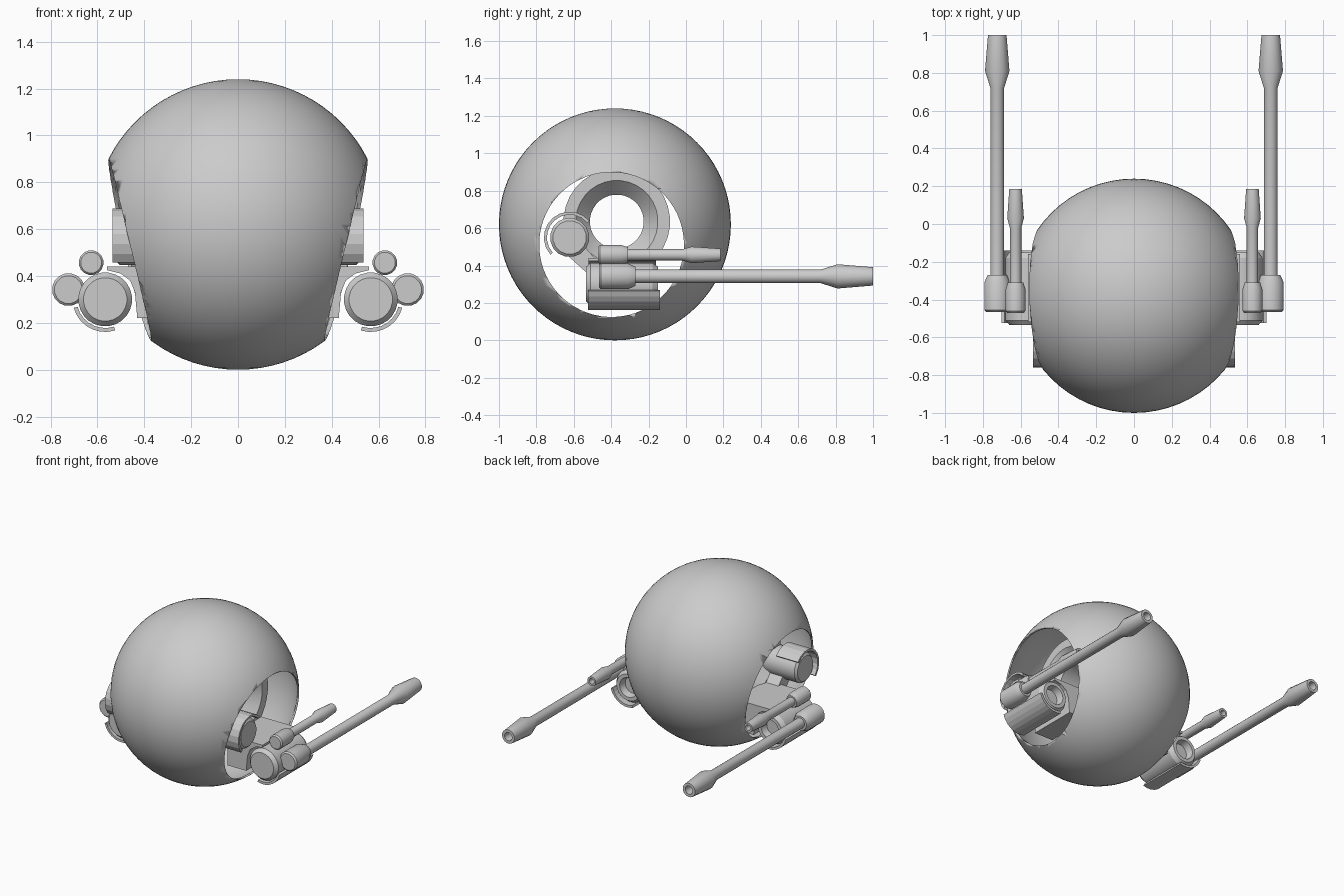
import bpy, bmesh
from math import sin, cos, pi, radians

if "Cube" in bpy.data.objects:
    bpy.data.objects.remove(bpy.data.objects["Cube"])


def finish(name, bm, mirror=True):
    bmesh.ops.recalc_face_normals(bm, faces=bm.faces)
    me = bpy.data.meshes.new(name)
    bm.to_mesh(me)
    bm.free()
    ob = bpy.data.objects.new(name, me)
    bpy.context.collection.objects.link(ob)
    if mirror:
        ob.modifiers.new("Mirror", 'MIRROR')
    return ob


def smooth(ob, deg=30):
    bpy.ops.object.select_all(action='DESELECT')
    ob.select_set(True)
    bpy.context.view_layer.objects.active = ob
    bpy.ops.object.shade_smooth_by_angle(angle=radians(deg))


def place(axis, t, u, v):
    """axis 'x': t along x, (u, v) = (y, z); axis 'y': t along y, (u, v) = (x, z)"""
    return (t, u, v) if axis == 'x' else (u, t, v)


def lathe(name, axis, centre, profile, n=16, closed=False, mirror=True):
    """Turn (distance along axis, radius) pairs round an axis."""
    bm = bmesh.new()
    cu, cv = centre
    rings = [[bm.verts.new(place(axis, t, cu + r * cos(2 * pi * (i + .5) / n),
                                 cv + r * sin(2 * pi * (i + .5) / n)))
              for i in range(n)] for t, r in profile]
    pairs = list(zip(rings, rings[1:]))
    if closed:
        pairs.append((rings[-1], rings[0]))
    for a, b in pairs:
        for i in range(n):
            j = (i + 1) % n
            bm.faces.new((a[i], a[j], b[j], b[i]))
    if not closed:
        bm.faces.new(rings[0])
        bm.faces.new(rings[-1])
    ob = finish(name, bm, mirror)
    smooth(ob)
    return ob


def prism(name, axis, pts, t0, t1):
    """Extrude an outline along an axis."""
    bm = bmesh.new()
    a, b = [[bm.verts.new(place(axis, t, u, v)) for u, v in pts] for t in (t0, t1)]
    bm.faces.new(a)
    bm.faces.new(b)
    for i in range(len(pts)):
        j = (i + 1) % len(pts)
        bm.faces.new((a[i], a[j], b[j], b[i]))
    return finish(name, bm)


def arc(centre, r0, r1, a0, a1, n=8):
    """Outline of a curved plate."""
    ang = [radians(a0 + (a1 - a0) * i / n) for i in range(n + 1)]
    seq = [(r1, a) for a in ang] + [(r0, a) for a in reversed(ang)]
    return [(centre[0] + r * cos(a), centre[1] + r * sin(a)) for r, a in seq]


# hollow round body with a circular opening through both sides
bm = bmesh.new()
bmesh.ops.create_uvsphere(bm, u_segments=64, v_segments=40, radius=0.62)
bmesh.ops.translate(bm, vec=(0, -0.38, 0.62), verts=bm.verts)
body = finish("body_shell", bm, False)
cutter = lathe("opening_cutter", 'x', (-0.398, 0.512), [(-1, .387), (1, .387)], 64, mirror=False)
cutter.hide_render = True
shell = body.modifiers.new("Shell", 'SOLIDIFY')
shell.thickness, shell.offset = 0.012, -1
cut = body.modifiers.new("Cut", 'BOOLEAN')
cut.object, cut.operation, cut.solver = cutter, 'DIFFERENCE', 'EXACT'
smooth(body)
for m in list(body.modifiers):
    if m.type in {'SOLIDIFY', 'BOOLEAN'}:
        bpy.ops.object.modifier_apply(modifier=m.name)
bpy.data.objects.remove(cutter)

# hub tube running across the inside of the body
lathe("inner_hub", 'x', (-0.37, 0.635),
      [(-.30, .285), (.30, .285), (.30, .22), (.22, .144), (-.22, .144), (-.30, .22)],
      32, closed=True, mirror=False)

# side sensor with its curved guard and strut
EYE = (-0.622, 0.55)
lathe("side_sensor", 'x', EYE, [(.22, .105), (.505, .105), (.52, .09)], 16)
prism("sensor_guard", 'x', arc(EYE, .122, .138, 40, 222, 10), .36, .535)
prism("sensor_strut", 'x', [(-.64, .46), (-.56, .52), (-.47, .42), (-.53, .36)], .28, .40)

# gun mount bracket
prism("gun_bracket", 'y',
      [(.28, .22), (.28, .44), (.56, .44), (.56, .425), (.50, .41), (.46, .38),
       (.44, .33), (.43, .22)], -.52, -.16)

# main drum with bevelled front and recessed rear, and its lower guard
DRUM = (0.567, 0.30)
lathe("main_drum", 'y', DRUM,
      [(-.535, .093), (-.51, .115), (-.18, .115), (-.15, .095), (-.15, .07), (-.20, .06)], 24)
prism("drum_guard", 'y', arc(DRUM, .122, .139, -108, -15, 7), -.525, -.14)

# long and short guns: housing, barrel, flared muzzle with bore
lathe("long_gun", 'y', (0.724, 0.342),
      [(-.465, .060), (-.455, .07), (-.31, .07), (-.27, .052), (-.27, .037), (.72, .037),
       (.81, .066), (1.0, .05), (1.0, .03), (.90, .025)], 16)
lathe("short_gun", 'y', (0.627, 0.457),
      [(-.47, .045), (-.46, .053), (-.345, .053), (-.31, .042), (-.31, .031), (-.02, .031),
       (.03, .045), (.185, .034), (.185, .02), (.12, .018)], 16)
